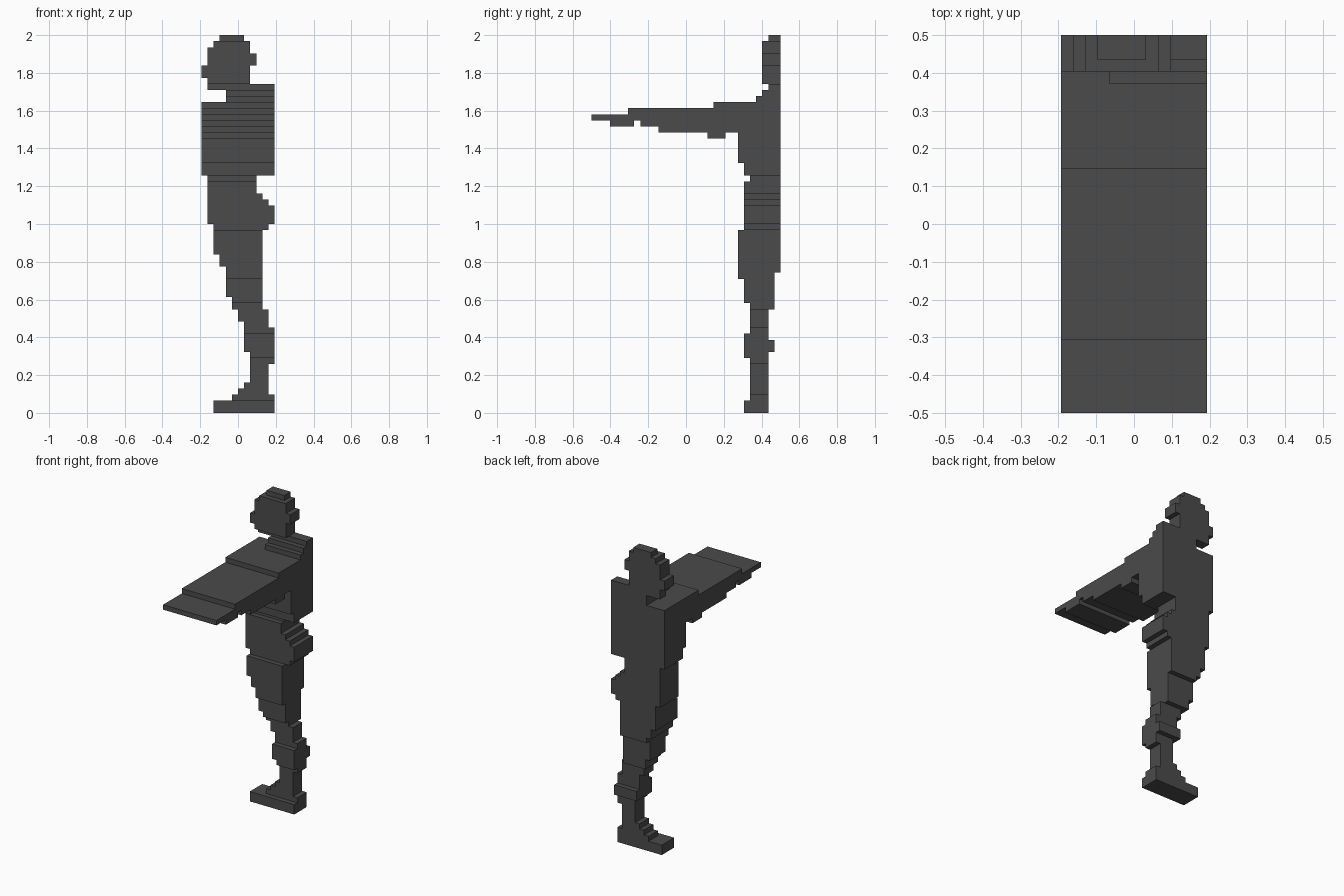
import bpy
import bmesh

cube = bpy.data.objects.get("Cube")
if cube:
    bpy.data.objects.remove(cube, do_unlink=True)

U = 2 / 62  # size of one block

# Stepped outlines as (top layer, edge position), counted in blocks
RIGHT_EDGE = [(2, 2), (3, 5), (4, 6), (5, 7), (10, 8), (15, 7), (17, 6), (19, 5),
              (24, 4), (26, 3), (31, 2), (39, 1), (51, 0), (53, 4), (55, 1),
              (57, 0), (60, 1), (61, 2), (62, 3)]
LEFT_EDGE = [(3, 12), (8, 11), (14, 12), (17, 11), (30, 10), (31, 11), (34, 12),
             (35, 11), (36, 10), (39, 9), (54, 12), (57, 8), (59, 9), (61, 8), (62, 7)]
FRONT_EDGE = [(2, 25), (9, 26), (13, 25), (18, 26), (22, 25), (30, 24), (38, 25),
              (39, 26), (41, 25), (45, 24), (46, 19), (47, 11), (48, 3), (49, 0),
              (50, 6), (51, 20), (52, 27), (53, 28), (54, 29), (61, 28), (62, 29)]
BACK_EDGE = [(10, 29), (12, 30), (17, 29), (23, 30), (62, 31)]
# Notches under the arms: layer -> (from, to) in depth
NOTCHES = {45: (22, 24), 47: (7, 8)}

# Corner offsets of each block face, wound to face outward
FACES = {
    (1, 0, 0): [(1, 0, 0), (1, 1, 0), (1, 1, 1), (1, 0, 1)],
    (-1, 0, 0): [(0, 0, 0), (0, 0, 1), (0, 1, 1), (0, 1, 0)],
    (0, 1, 0): [(0, 1, 0), (0, 1, 1), (1, 1, 1), (1, 1, 0)],
    (0, -1, 0): [(0, 0, 0), (1, 0, 0), (1, 0, 1), (0, 0, 1)],
    (0, 0, 1): [(0, 0, 1), (1, 0, 1), (1, 1, 1), (0, 1, 1)],
    (0, 0, -1): [(0, 0, 0), (0, 1, 0), (1, 1, 0), (1, 0, 0)],
}


def edge_at(outline, layer):
    return next(pos for top, pos in outline if layer < top)


def make_part(name, z0, z1, y0=0, y1=31):
    """Fill the layers between the outlines, skin them and merge flat areas."""
    cells = set()
    for z in range(z0, z1):
        n0, n1 = NOTCHES.get(z, (0, 0))
        for y in range(max(y0, edge_at(FRONT_EDGE, z)), min(y1, edge_at(BACK_EDGE, z))):
            if n0 <= y < n1:
                continue
            for x in range(edge_at(RIGHT_EDGE, z), edge_at(LEFT_EDGE, z)):
                cells.add((x, y, z))
    bm = bmesh.new()
    verts = {}
    for x, y, z in sorted(cells):
        for (dx, dy, dz), corners in FACES.items():
            if (x + dx, y + dy, z + dz) in cells:
                continue
            loop = []
            for a, b, c in corners:
                key = (x + a, y + b, z + c)
                if key not in verts:
                    verts[key] = bm.verts.new(
                        ((key[0] - 6) * U, (key[1] - 15.5) * U, key[2] * U))
                loop.append(verts[key])
            bm.faces.new(loop)
    bmesh.ops.dissolve_limit(bm, angle_limit=0.01, verts=bm.verts[:], edges=bm.edges[:])
    mesh = bpy.data.meshes.new(name)
    bm.to_mesh(mesh)
    bm.free()
    mesh.materials.append(grey)
    obj = bpy.data.objects.new(name, mesh)
    bpy.context.collection.objects.link(obj)


# Single dark grey material
grey = bpy.data.materials.new("dark_grey")
grey.use_nodes = True
colour = (0.07, 0.07, 0.07, 1)
grey.diffuse_color = colour
grey.node_tree.nodes["Principled BSDF"].inputs["Base Color"].default_value = colour

# Body from the ground up
make_part("foot", 0, 5)
make_part("lower_leg", 5, 17)
make_part("thigh", 17, 30)
make_part("hips", 30, 39)
make_part("torso", 39, 51, y0=24)
make_part("outstretched_arms", 45, 51, y1=24)
make_part("neck_and_shoulder", 51, 54)
make_part("head", 54, 62)
